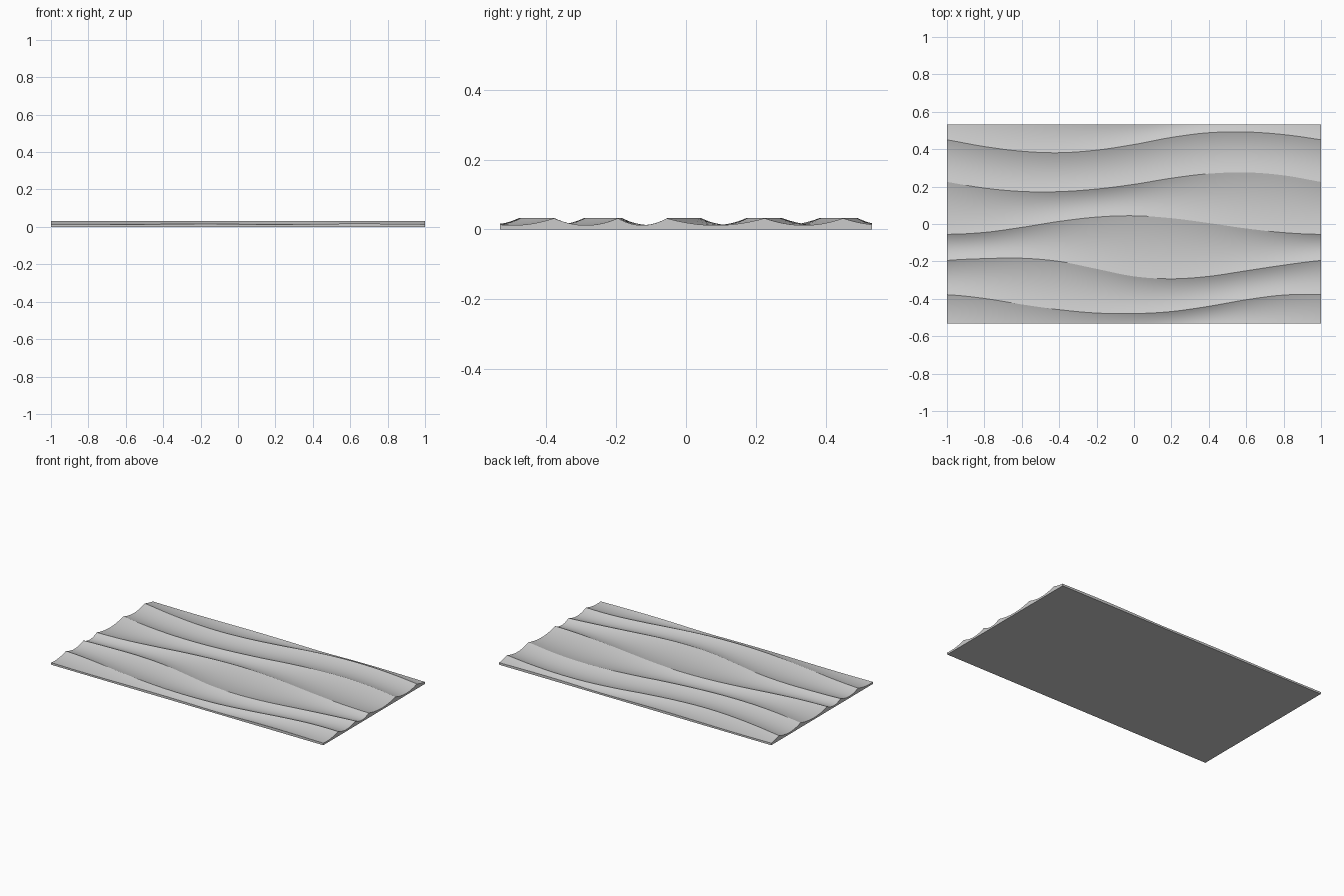
import bpy, bmesh, math

if "Cube" in bpy.data.objects:
    bpy.data.objects.remove(bpy.data.objects["Cube"])

HALF_Y = 0.533          # panel half width
LOW, HIGH = 0.012, 0.032  # valley and crest heights
COLS, SEG = 120, 16

# crest paths: y at x = -1, -0.8 ... 0.8 (the pattern repeats at x = 1)
crests = [
    [-.378, -.398, -.430, -.458, -.476, -.479, -.468, -.440, -.405, -.380],
    [-.195, -.185, -.183, -.200, -.240, -.280, -.293, -.280, -.250, -.220],
    [-.055, -.045, -.018, .014, .037, .044, .031, .005, -.024, -.046],
    [.225, .192, .174, .173, .187, .212, .245, .269, .276, .260],
    [.450, .414, .389, .381, .395, .425, .463, .488, .492, .478],
]


def path_y(pts, x):
    """Periodic Catmull-Rom interpolation along the panel."""
    f = (x + 1) / 0.2
    i = math.floor(f)
    t = f - i
    a, b, c, d = (pts[(i + k) % len(pts)] for k in (-1, 0, 1, 2))
    return b + 0.5 * t * (c - a + t * (2*a - 5*b + 4*c - d + t * (3*(b - c) + d - a)))


def column(x):
    """Scalloped cross-section: round valleys between sharp crests."""
    ys = [path_y(c, x) for c in crests]
    ridges = [ys[-1] - 2 * HALF_Y] + ys + [ys[0] + 2 * HALF_Y]
    out = []
    for a, b in zip(ridges, ridges[1:]):
        lo, hi = max(a, -HALF_Y), min(b, HALF_Y)
        for k in range(SEG):
            y = lo + (hi - lo) * k / SEG
            u = (2 * y - a - b) / (b - a)
            out.append((x, y, LOW + (HIGH - LOW) * u * u))
    u = (2 * HALF_Y - a - b) / (b - a)
    out.append((x, HALF_Y, LOW + (HIGH - LOW) * u * u))
    return out


# wavy top surface
bm = bmesh.new()
grid = [[bm.verts.new(p) for p in column(-1 + 2 * i / COLS)] for i in range(COLS + 1)]
for r0, r1 in zip(grid, grid[1:]):
    for j in range(len(r0) - 1):
        bm.faces.new((r0[j], r1[j], r1[j + 1], r0[j + 1]))

# side walls dropped to the ground and a flat bottom
border = [e for e in bm.edges if e.is_boundary]
ext = bmesh.ops.extrude_edge_only(bm, edges=border)["geom"]
for v in ext:
    if isinstance(v, bmesh.types.BMVert):
        v.co.z = 0
bmesh.ops.holes_fill(bm, edges=[e for e in bm.edges if e.is_boundary], sides=0)
bmesh.ops.recalc_face_normals(bm, faces=bm.faces[:])

mesh = bpy.data.meshes.new("wave_panel")
bm.to_mesh(mesh)
bm.free()
panel = bpy.data.objects.new("wave_panel", mesh)
bpy.context.collection.objects.link(panel)
bpy.context.view_layer.objects.active = panel
panel.select_set(True)
bpy.ops.object.shade_smooth_by_angle(angle=math.radians(30))
